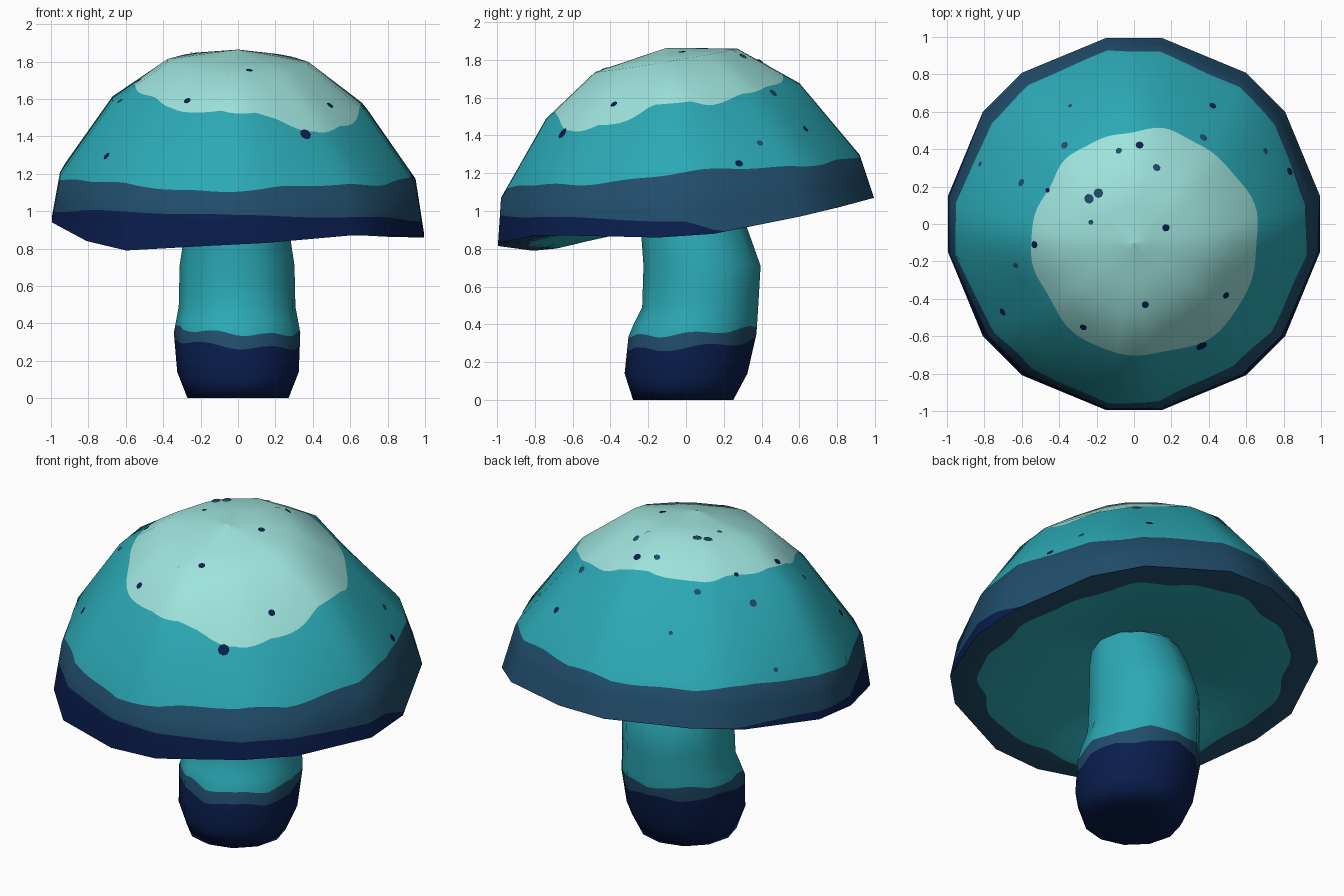
import bpy, bmesh, math
from mathutils import Vector

if "Cube" in bpy.data.objects:
    bpy.data.objects.remove(bpy.data.objects["Cube"])


def lin(c):
    return c / 12.92 if c <= 0.04045 else ((c + 0.055) / 1.055) ** 2.4


def material(name, r, g, b):
    m = bpy.data.materials.new(name)
    m.diffuse_color = (lin(r / 255), lin(g / 255), lin(b / 255), 1)
    m.use_nodes = True
    m.node_tree.nodes["Principled BSDF"].inputs["Base Color"].default_value = m.diffuse_color
    return m


MATS = [material("navy", 9, 29, 77), material("slate blue", 33, 77, 107),
        material("teal", 43, 169, 181), material("pale mint", 158, 227, 220)]
NAVY, BLUE, TEAL, MINT = range(4)


def point(rings, u, s):
    """Point on the faceted surface: u counts sides, s counts rings."""
    n = len(rings[0])
    s = min(max(s, 0), len(rings) - 1)
    j = min(int(s), len(rings) - 2)
    i = math.floor(u)
    f, g = u - i, s - j
    lo = rings[j][i % n].lerp(rings[j][(i + 1) % n], f)
    hi = rings[j + 1][i % n].lerp(rings[j + 1][(i + 1) % n], f)
    return lo.lerp(hi, g)


def boundary(rings, u, test):
    """First s along a column where the colour test becomes true."""
    a, b = 0.0, len(rings) - 1.0
    for _ in range(24):
        m = (a + b) / 2
        if test(point(rings, u, m)):
            b = m
        else:
            a = m
    return b


def banded_surface(name, rings, tests, mats, fill=(), sub=8, k=10):
    """Loft through the rings, cut along the colour boundaries."""
    n, top = len(rings[0]), len(rings) - 1
    bm = bmesh.new()
    cols, normals = [], []
    for c in range(n * sub):
        u = c / sub
        edges = [0.0]
        for t in tests:
            edges.append(min(max(boundary(rings, u, t), edges[-1] + 0.01), top - 0.01))
        edges.append(top)
        rows = [0.0]
        for a, b in zip(edges, edges[1:]):
            seg = [a + (b - a) * i / k for i in range(k + 1)]
            for t in range(1, top):            # keep the profile corners
                idx = round((t - a) / (b - a) * k)
                if 0 < idx < k:
                    seg[idx] = t
            rows += seg[1:]
        col = []
        for s in rows:
            col.append(bm.verts.new(point(rings, u, s)))
            du = point(rings, u + .5, s) - point(rings, u - .5, s)
            ds = point(rings, u, s + .5) - point(rings, u, s - .5)
            normals.append(du.cross(ds).normalized())
        cols.append(col)
    for c, col in enumerate(cols):
        nxt = cols[(c + 1) % len(cols)]
        for r in range(len(col) - 1):
            f = bm.faces.new((col[r], nxt[r], nxt[r + 1], col[r + 1]))
            f.material_index = mats[r // k]
            f.smooth = True
    for e in fill:
        loop = [col[e] for col in cols]
        f = bm.faces.new(loop if e else loop[::-1])
        f.material_index = mats[e]
        f.smooth = True
    me = bpy.data.meshes.new(name)
    bm.to_mesh(me)
    bm.free()
    for m in MATS:
        me.materials.append(m)
    me.normals_split_custom_set_from_vertices(normals)
    ob = bpy.data.objects.new(name, me)
    bpy.context.collection.objects.link(ob)
    return ob


# Cap: sixteen uneven sides, tilted up toward the back, squarer higher up
ANGLES = [math.radians(q * 90 + a) for q in range(4) for a in (8.5, 36.5, 53.5, 81.5)]


def cap_ring(r, cy, z, tilt_y=0, tilt_x=0, diagonal=1):
    pts = []
    for i, a in enumerate(ANGLES):
        q = r * (diagonal if i % 4 in (1, 2) else 1)
        x, y = q * math.cos(a), q * math.sin(a)
        pts.append(Vector((x, cy + y, z + tilt_y * y + tilt_x * x)))
    return pts


RIM_Z = [.88, .97, 1.02, 1.07, 1.07, 1.06, 1.03, .97,
         .94, .84, .79, .815, .83, .87, .87, .86]
rim = [Vector((v.x, v.y, z)) for v, z in zip(cap_ring(1.006, 0, 0), RIM_Z)]
cap_rings = [rim, cap_ring(.96, -.03, 1.18, .12, -.025, .985),
             cap_ring(.678, -.07, 1.58, .14, -.03, .93),
             cap_ring(.38, -.105, 1.797, .165, -.02, .94), cap_ring(.003, -.1, 1.864)]


def wave(p, n, amp, phase=0):
    return amp * math.sin(n * math.atan2(p.y, p.x) + phase)


def navy_top(p):
    """The dark rim band fades out at the back right, and rises on the left."""
    back = max(p.y, 0)
    if p.x < 0:
        return .945 - .03 * p.y - .05 * p.x + .14 * back * min(1, -1.2 * p.x)
    return .945 - .03 * p.y - .3 * back


cap = banded_surface("cap", cap_rings, [
    lambda p: p.z > navy_top(p) + wave(p, 7, .005),
    lambda p: p.z > 1.197 + .085 * p.y + wave(p, 5, .012, 1) + wave(p, 13, .005),
    lambda p: math.hypot(p.x - .06, p.y + .1) < .605 + wave(p, 6, .01, .5) + wave(p, 11, .006),
], [NAVY, BLUE, TEAL, MINT], fill=(-1,))

# Underside: broad lip, then a shallow hollow up to the stem
lip = [Vector((v.x * .84, v.y * .84, .92 + (v.z - .93) * .84)) for v in rim]
banded_surface("cap_underside", [cap_ring(.22, .03, 1.04, .05), cap_ring(.5, 0, .985, .1, -.03), lip, rim],
               [lambda p: math.hypot(p.x, p.y) > .845 + wave(p, 9, .012) + wave(p, 16, .01)],
               [TEAL, BLUE])

# Stem: bent column with a bulging foot (centre x, centre y, radius x, radius y, height)
STEM = [(0, -.01, .003, .003, 0), (0, -.015, .27, .265, 0), (0, 0, .325, .325, .14),
        (-.005, .035, .338, .338, .35), (-.005, .075, .312, .307, .49), (-.005, .085, .307, .31, .71),
        (-.005, .04, .275, .28, .92), (0, .02, .25, .24, 1.04)]
stem_rings = [[Vector((cx + rx * math.cos(i * math.pi / 6), cy + ry * math.sin(i * math.pi / 6), z))
               for i in range(12)] for cx, cy, rx, ry, z in STEM]
banded_surface("stem", stem_rings, [
    lambda p: p.z > .295 - .06 * p.x + .07 * p.y + wave(p, 5, .012),
    lambda p: p.z > .365 - .05 * p.x + .07 * p.y + wave(p, 6, .01, 1),
], [NAVY, BLUE, TEAL], fill=(0,))

# Spots: thin plates lying on the cap (x, y, radius)
SPOTS = {
    NAVY: [(.03, .42, .022), (.42, .63, .02), (-.46, .18, .014), (-.53, -.11, .02), (-.7, -.47, .022),
           (-.27, -.55, .02), (.06, -.43, .02), (.17, -.02, .02), (.49, -.38, .02),
           (.36, -.65, .032), (.83, .28, .022)],
    BLUE: [(-.24, .135, .026), (-.19, .165, .026), (-.23, .01, .014), (-.08, .39, .018), (.12, .3, .022),
           (.37, .46, .023), (-.37, .42, .02), (-.34, .63, .012), (-.6, .22, .022), (-.63, -.22, .016),
           (.7, .39, .018), (-.82, .32, .014)],
}
for mat, spots in SPOTS.items():
    bm = bmesh.new()
    for x, y, r in spots:
        hit, loc, nor, _ = cap.ray_cast(Vector((x, y, 3)), Vector((0, 0, -1)))
        if hit:
            turn = nor.to_track_quat('Z', 'Y')
            ring = [bm.verts.new(loc + nor * .004 + turn @ Vector(
                (r * math.cos(i * math.pi / 4), r * math.sin(i * math.pi / 4), 0))) for i in range(8)]
            bm.faces.new(ring)
    name = MATS[mat].name.replace(" ", "_") + "_spots"
    me = bpy.data.meshes.new(name)
    bm.to_mesh(me)
    bm.free()
    me.materials.append(MATS[mat])
    bpy.context.collection.objects.link(bpy.data.objects.new(name, me))
